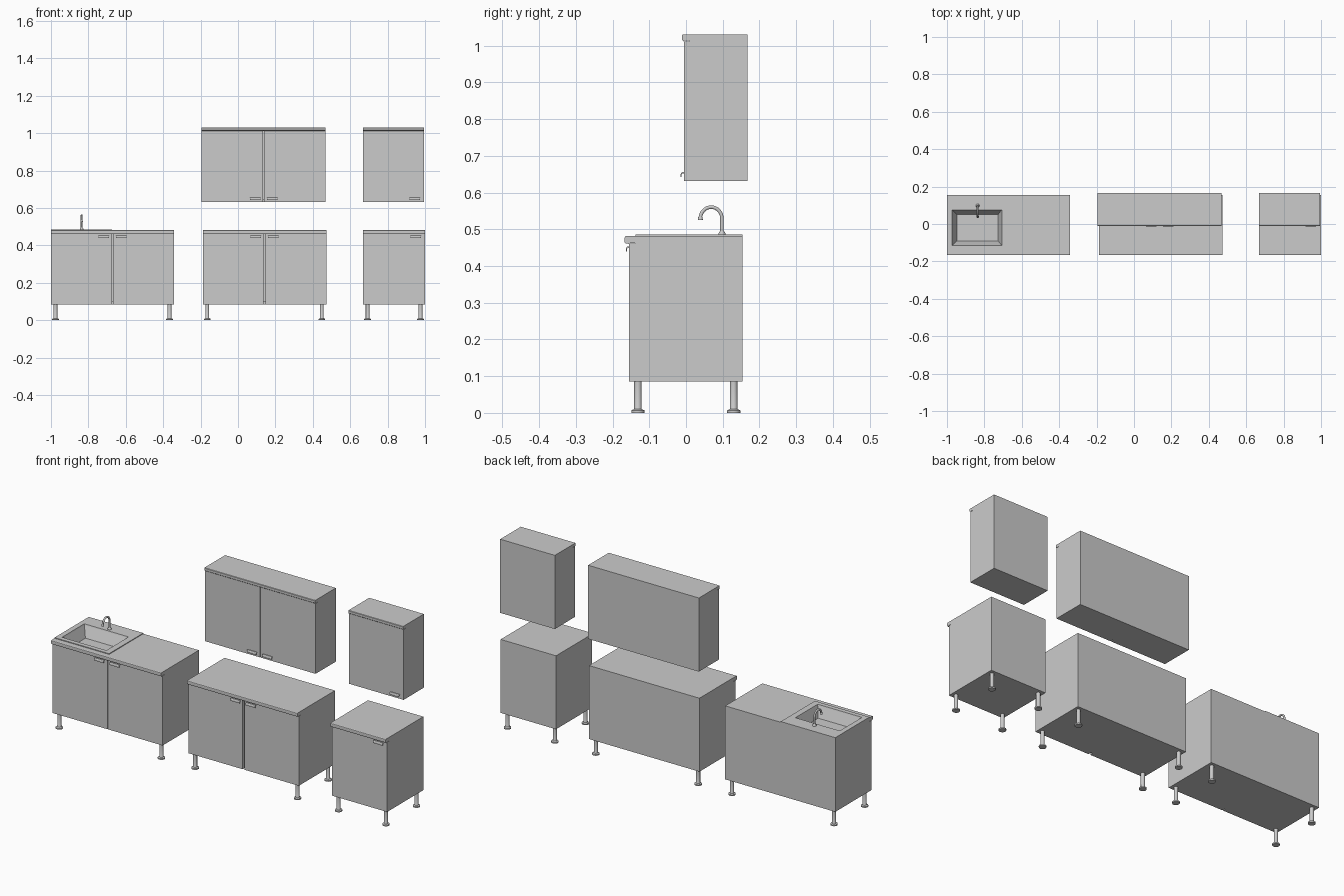
import bpy, bmesh, math

if "Cube" in bpy.data.objects:
    bpy.data.objects.remove(bpy.data.objects["Cube"])


def make(name, bm, smooth=False):
    bmesh.ops.recalc_face_normals(bm, faces=bm.faces)
    me = bpy.data.meshes.new(name)
    bm.to_mesh(me)
    bm.free()
    ob = bpy.data.objects.new(name, me)
    bpy.context.collection.objects.link(ob)
    if smooth:
        bpy.context.view_layer.objects.active = ob
        ob.select_set(True)
        bpy.ops.object.shade_smooth_by_angle(angle=math.radians(40))
        ob.select_set(False)
    return ob


def boxes(name, items):
    """One object from (x0, x1, y0, y1, z0, z1) boxes."""
    bm = bmesh.new()
    for x0, x1, y0, y1, z0, z1 in items:
        vs = bmesh.ops.create_cube(bm, size=1)["verts"]
        bmesh.ops.scale(bm, vec=(x1 - x0, y1 - y0, z1 - z0), verts=vs)
        bmesh.ops.translate(bm, vec=((x0 + x1) / 2, (y0 + y1) / 2, (z0 + z1) / 2), verts=vs)
    return make(name, bm)


def extrude_x(name, profile, x0, x1):
    """Extrude a (y, z) profile along x."""
    bm = bmesh.new()
    face = bm.faces.new([bm.verts.new((x0, y, z)) for y, z in profile])
    out = bmesh.ops.extrude_face_region(bm, geom=[face])["geom"]
    bmesh.ops.translate(bm, vec=(x1 - x0, 0, 0),
                        verts=[v for v in out if isinstance(v, bmesh.types.BMVert)])
    return make(name, bm)


def lathe(name, profile, x, y, steps=20):
    """Spin an (r, z) profile around a vertical axis."""
    bm = bmesh.new()
    vs = [bm.verts.new((x + r, y, z)) for r, z in profile]
    es = [bm.edges.new(p) for p in zip(vs, vs[1:])]
    bmesh.ops.spin(bm, geom=vs + es, cent=(x, y, 0), axis=(0, 0, 1),
                   angle=2 * math.pi, steps=steps)
    bmesh.ops.remove_doubles(bm, verts=bm.verts, dist=1e-5)
    return make(name, bm, True)


T = 0.016  # panel thickness


def carcass(name, x0, x1, y0, y1, z0, z1):
    boxes(name, [(x0, x0 + T, y0, y1, z0, z1), (x1 - T, x1, y0, y1, z0, z1),
                 (x0 + T, x1 - T, y0, y1, z0, z0 + T),
                 (x0 + T, x1 - T, y1 - T, y1, z0 + T, z1)])


def handle(name, xc, front, z):
    shape = [(0, .013), (-.005, .013), (-.0075, .0105), (-.0085, .007), (-.0085, 0),
             (-.006, 0), (-.006, .006), (-.004, .009), (0, .009)]
    extrude_x(name, [(front + y, z + h) for y, h in shape], xc - .028, xc + .028)


def doors(name, x0, x1, front, z0, z1, count, gap, hz):
    """One or two overlay doors with cup handles next to the opening edge."""
    y0, y1 = front, front + T
    if count == 1:
        boxes(name + "_door", [(x0, x1, y0, y1, z0, z1)])
        handle(name + "_handle", x1 - .05, front, hz)
        return
    c = (x0 + x1) / 2
    for side, a, b, s in (("left", x0, c - gap / 2, -1), ("right", c + gap / 2, x1, 1)):
        boxes(f"{name}_{side}_door", [(a, b, y0, y1, z0, z1)])
        handle(f"{name}_{side}_handle", c + s * .046, front, hz)


def base_unit(name, x0, x1, count, gap):
    front, back, bottom, top = -.155, .154, .085, .463
    carcass(name + "_carcass", x0, x1, front + T, back, bottom, top)
    doors(name, x0, x1, front, bottom, top - .002, count, gap, .440)
    # adjustable legs with disc feet
    for x in (x0 + .024, x1 - .024):
        for y in (-.131, .130):
            lathe(name + "_leg", [(0, 0), (.018, 0), (.018, .007), (.011, .010),
                                  (.010, .012), (.010, bottom), (0, bottom)], x, y)
    # worktop with rounded front lip
    return extrude_x(name + "_worktop",
                     [(back, top), (back, .482), (-.163, .482), (-.166, .480), (-.167, .477),
                      (-.167, .465), (-.165, .462), (-.155, .460), (-.152, top)], x0, x1)


def wall_unit(name, x0, x1, count):
    front, back, z0, z1 = -.006, .167, .632, 1.03
    carcass(name + "_carcass", x0, x1, front + T, back, z0, z1 - .016)
    doors(name, x0, x1, front, z0, z1 - .018, count, .005, .643)
    # top panel with slight front lip
    extrude_x(name + "_top", [(back, z1 - .016), (back, z1), (front - .003, z1),
                              (front - .005, z1 - .002), (front - .005, z1 - .014),
                              (front, z1 - .018), (front + .001, z1 - .016)], x0, x1)


sink_top = base_unit("sink_unit", -1.0, -.342, 2, .004)
base_unit("double_unit", -.188, .472, 2, .012)
base_unit("single_unit", .669, 1.0, 1, 0)
wall_unit("double_wall_unit", -.194, .468, 2)
wall_unit("single_wall_unit", .667, .994, 1)

# opening in the worktop for the basin
cutter = boxes("basin_cutter", [(-.973, -.706, -.115, .077, .40, .60)])
cutter.hide_render = True
mod = sink_top.modifiers.new("basin_hole", "BOOLEAN")
mod.object = cutter
mod.solver = "EXACT"
bpy.context.view_layer.objects.active = sink_top
bpy.ops.object.modifier_apply(modifier=mod.name)
bpy.data.objects.remove(cutter)

# sink: rim plate, then sloped basin, as stacked rectangular rings
rings = [(-1.0, -.674, -.138, .154, .482), (-1.0, -.674, -.138, .154, .486),
         (-.972, -.707, -.114, .076, .486), (-.970, -.709, -.112, .074, .480),
         (-.947, -.727, -.090, .050, .425)]
bm = bmesh.new()
loops = [[bm.verts.new(p) for p in ((a, c, z), (b, c, z), (b, d, z), (a, d, z))]
         for a, b, c, d, z in rings]
for lo, hi in zip(loops, loops[1:]):
    for i in range(4):
        j = (i + 1) % 4
        bm.faces.new((lo[i], lo[j], hi[j], hi[i]))
bm.faces.new(loops[-1])
make("sink_basin", bm)

# gooseneck tap: swept tube, base collar and nozzle
TX, TY, R, ZC = -.836, .098, .0295, .533
path = [(TY, .484), (TY, ZC - .015)]
for i in range(17):
    a = math.radians(i * 180 / 16)
    path.append((TY - R + R * math.cos(a), ZC - .004 + (R + .002) * math.sin(a)))
cu = bpy.data.curves.new("tap_spout", "CURVE")
cu.dimensions = "3D"
cu.bevel_depth = .005
cu.bevel_resolution = 3
cu.use_fill_caps = True
sp = cu.splines.new("POLY")
sp.points.add(len(path) - 1)
for p, (y, z) in zip(sp.points, path):
    p.co = (TX, y, z, 1)
bpy.context.collection.objects.link(bpy.data.objects.new("tap_spout", cu))
lathe("tap_collar", [(.010, .485), (.010, .489), (.006, .494), (.005, .496)], TX, TY, 16)
lathe("tap_nozzle", [(0, .525), (.007, .525), (.0065, .530), (.005, .535)], TX, TY - 2 * R, 16)
